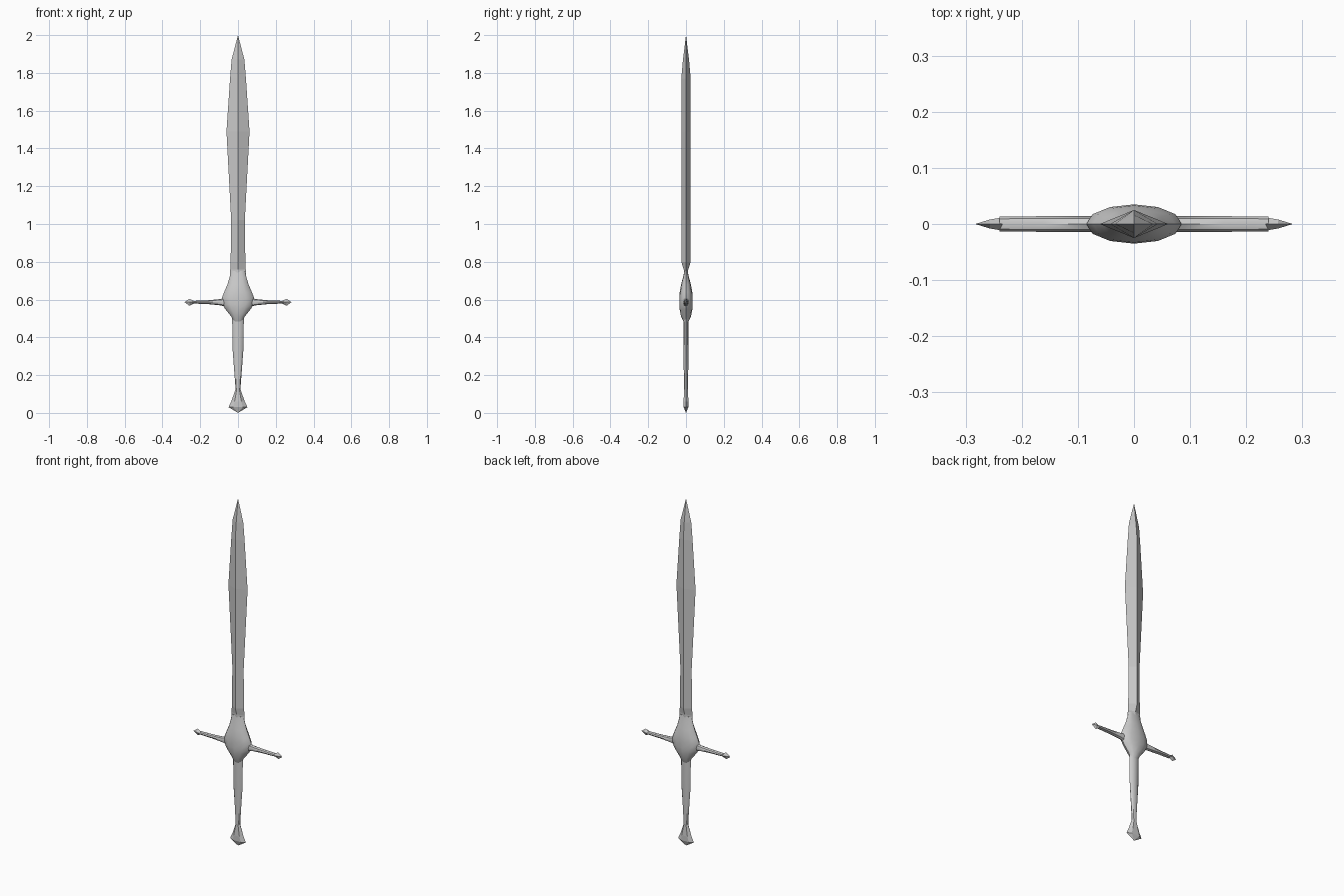
import bpy, bmesh, math
from mathutils import Vector

if "Cube" in bpy.data.objects:
    bpy.data.objects.remove(bpy.data.objects["Cube"])


def loft(name, sections, sides, axis="z", z0=0.0, smooth=None):
    """Skin elliptical rings: (position, half width, half depth in y)."""
    bm = bmesh.new()
    rings = []
    for t, a, b in sections:
        ring = []
        for i in range(sides):
            ang = 2 * math.pi * i / sides
            u, v = a * math.cos(ang), b * math.sin(ang)
            ring.append(bm.verts.new((u, v, t) if axis == "z" else (t, v, z0 + u)))
        rings.append(ring)
    for lo, hi in zip(rings, rings[1:]):
        for i in range(sides):
            j = (i + 1) % sides
            bm.faces.new((lo[i], lo[j], hi[j], hi[i]))
    bm.faces.new(rings[0][::-1])
    bm.faces.new(rings[-1])
    bmesh.ops.remove_doubles(bm, verts=bm.verts, dist=1e-5)
    bmesh.ops.recalc_face_normals(bm, faces=bm.faces)
    mesh = bpy.data.meshes.new(name)
    bm.to_mesh(mesh)
    bm.free()
    obj = bpy.data.objects.new(name, mesh)
    bpy.context.collection.objects.link(obj)
    if smooth:
        bpy.ops.object.select_all(action="DESELECT")
        obj.select_set(True)
        bpy.context.view_layer.objects.active = obj
        bpy.ops.object.shade_smooth_by_angle(angle=math.radians(smooth))
    return obj


# Leaf-shaped blade with a diamond section
loft("blade", [(0.70, 0.045, 0.008), (0.76, 0.041, 0.012), (0.80, 0.039, 0.025),
               (1.02, 0.036, 0.025), (1.49, 0.061, 0.025), (1.77, 0.042, 0.025),
               (1.87, 0.034, 0.016), (2.00, 0.0, 0.0)], 4)

# Flattened hub where blade, guard and grip meet
loft("hub", [(0.48, 0.022, 0.012), (0.51, 0.036, 0.026), (0.55, 0.068, 0.034),
             (0.575, 0.083, 0.035), (0.61, 0.085, 0.035), (0.64, 0.073, 0.033),
             (0.68, 0.056, 0.026), (0.72, 0.044, 0.015), (0.75, 0.036, 0.009)],
     12, smooth=40)

# Cross guard arms with diamond finials, mirrored left and right
for side, s in (("left", -1), ("right", 1)):
    loft("guard_arm_" + side,
         [(s * 0.05, 0.030, 0.014), (s * 0.09, 0.017, 0.014),
          (s * 0.16, 0.010, 0.014), (s * 0.24, 0.007, 0.013)],
         8, axis="x", z0=0.586, smooth=40)
    loft("guard_finial_" + side,
         [(s * 0.232, 0.006, 0.012), (s * 0.257, 0.019, 0.008), (s * 0.283, 0.0, 0.0)],
         4, axis="x", z0=0.586)

# Tapered grip
loft("grip", [(0.09, 0.011, 0.010), (0.13, 0.013, 0.011), (0.34, 0.029, 0.013),
              (0.52, 0.031, 0.014)], 8, smooth=40)

# Flared, pointed pommel
loft("pommel", [(0.0, 0.0, 0.0), (0.03, 0.050, 0.014), (0.06, 0.036, 0.015),
                (0.125, 0.013, 0.011)], 6)
